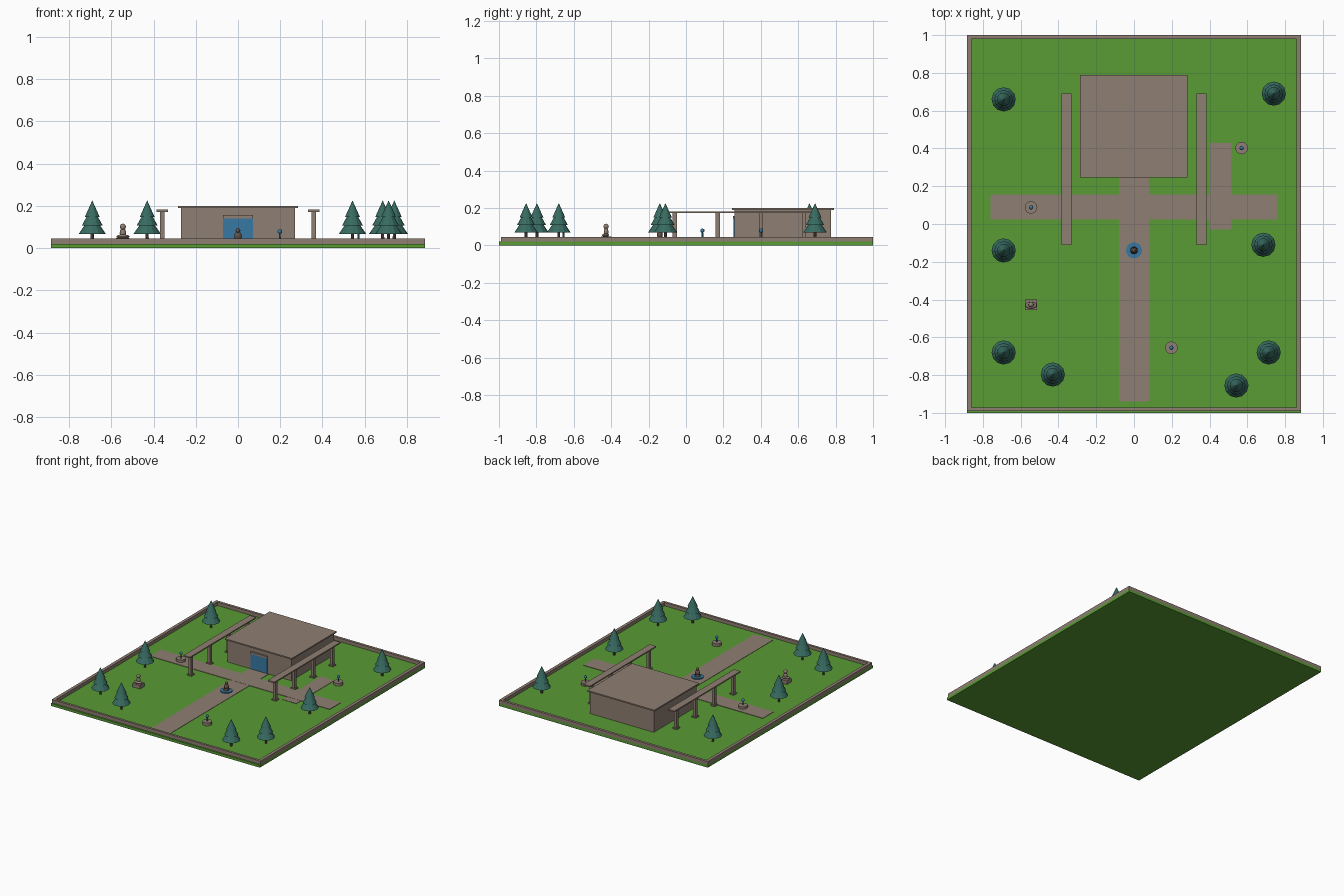
import bpy, math

if "Cube" in bpy.data.objects:
    bpy.data.objects.remove(bpy.data.objects["Cube"])

def material(name, rgb):
    m = bpy.data.materials.new(name)
    m.diffuse_color = (*rgb, 1)
    m.use_nodes = True
    m.node_tree.nodes["Principled BSDF"].inputs["Base Color"].default_value = m.diffuse_color
    return m

GRASS = material("grass green", (0.10, 0.33, 0.035))
STONE = material("warm stone", (0.275, 0.21, 0.168))
PINE = material("pine teal", (0.038, 0.145, 0.118))
BLUE = material("water blue", (0.04, 0.19, 0.36))
BROWN = material("dark brown", (0.13, 0.085, 0.06))
G = 0.02  # lawn level

def finish(name, mat, smooth=False):
    o = bpy.context.object
    o.name = name
    o.data.materials.append(mat)
    if smooth:
        bpy.ops.object.shade_smooth_by_angle()
    return o

def box(name, x0, x1, y0, y1, z0, z1, mat):
    bpy.ops.mesh.primitive_cube_add(size=1, location=((x0+x1)/2, (y0+y1)/2, (z0+z1)/2))
    bpy.context.object.scale = (x1-x0, y1-y0, z1-z0)
    bpy.ops.object.transform_apply(location=False, rotation=False)
    return finish(name, mat)

def cone(name, x, y, z0, z1, r0, r1, mat, sides=16, smooth=False):
    bpy.ops.mesh.primitive_cone_add(vertices=sides, radius1=r0, radius2=r1,
                                    depth=z1-z0, location=(x, y, (z0+z1)/2))
    return finish(name, mat, smooth)

def ball(name, x, y, z, sx, sy, sz, mat):
    bpy.ops.mesh.primitive_uv_sphere_add(segments=16, ring_count=10, radius=1, location=(x, y, z))
    bpy.context.object.scale = (sx, sy, sz)
    bpy.ops.object.transform_apply(location=False, rotation=False)
    return finish(name, mat, True)

# Lawn and boundary walls
box("lawn", -0.885, 0.885, -1, 1, 0, G, GRASS)
for s, n in ((-1, "left"), (1, "right")):
    a, b = sorted((s*0.885, s*0.861))
    box(n + "_wall", a, b, -0.99, 1, G, 0.046, STONE)
box("front_wall", -0.861, 0.861, -0.99, -0.972, G, 0.046, STONE)
box("back_wall", -0.861, 0.861, 0.98, 1, G, 0.046, STONE)

# Paths
box("main_path", -0.08, 0.08, -0.94, 0.26, G, 0.0225, STONE)
box("cross_path", -0.76, 0.76, 0.025, 0.155, G, 0.0235, STONE)
box("side_path", 0.40, 0.515, -0.03, 0.43, G, 0.0225, STONE)

# Pavilion
box("pavilion_walls", -0.27, 0.27, 0.26, 0.775, G, 0.19, STONE)
box("pavilion_roof", -0.285, 0.283, 0.247, 0.79, 0.19, 0.2, STONE)
box("door", -0.07, 0.07, 0.254, 0.262, G, 0.14, BLUE)
box("door_lintel", -0.07, 0.07, 0.25, 0.262, 0.14, 0.156, STONE)

# Colonnades either side
for s, n in ((-1, "left"), (1, "right")):
    x = s*0.358
    box(n + "_beam", x-0.027, x+0.027, -0.11, 0.69, 0.172, 0.182, STONE)
    for y in (-0.06, 0.17, 0.40, 0.63):
        box(n + "_post", x-0.011, x+0.011, y-0.011, y+0.011, G, 0.172, STONE)
        box(n + "_post_foot", x-0.019, x+0.019, y-0.019, y+0.019, G, 0.028, STONE)

# Pine trees
for x, y in ((-0.69, 0.66), (0.74, 0.69), (-0.69, -0.14), (0.685, -0.11),
             (-0.69, -0.68), (-0.43, -0.797), (0.713, -0.68), (0.542, -0.855)):
    cone("tree_trunk", x, y, G, 0.075, 0.008, 0.007, BROWN, 8)
    cone("tree_lower_tier", x, y, 0.068, 0.145, 0.064, 0.012, PINE, 12)
    cone("tree_middle_tier", x, y, 0.108, 0.182, 0.049, 0.008, PINE, 12)
    cone("tree_upper_tier", x, y, 0.148, 0.226, 0.035, 0, PINE, 12)

# Small fountains with a stem and orb
for x, y in ((-0.545, 0.088), (0.57, 0.402), (0.198, -0.655)):
    cone("fountain_basin", x, y, G, 0.042, 0.033, 0.033, STONE, 20, True)
    cone("fountain_stem", x, y, 0.04, 0.075, 0.005, 0.004, BLUE, 10, True)
    ball("fountain_orb", x, y, 0.079, 0.011, 0.011, 0.011, BLUE)

# Central pool with a small figure
cone("pool_rim", 0, -0.14, G, 0.03, 0.042, 0.042, BLUE, 24, True)
cone("pool_pedestal", 0, -0.14, 0.03, 0.045, 0.02, 0.018, BROWN, 16, True)
ball("pool_figure_body", 0, -0.14, 0.057, 0.018, 0.016, 0.021, BROWN)
ball("pool_figure_head", 0, -0.14, 0.084, 0.011, 0.011, 0.012, BROWN)

# Seated statue on a plinth
x, y = -0.545, -0.427
box("statue_plinth", x-0.032, x+0.032, y-0.028, y+0.028, G, 0.048, STONE)
ball("statue_legs", x, y-0.003, 0.055, 0.031, 0.018, 0.01, STONE)
ball("statue_torso", x, y, 0.072, 0.015, 0.012, 0.024, STONE)
ball("statue_head", x, y, 0.101, 0.014, 0.014, 0.015, STONE)
